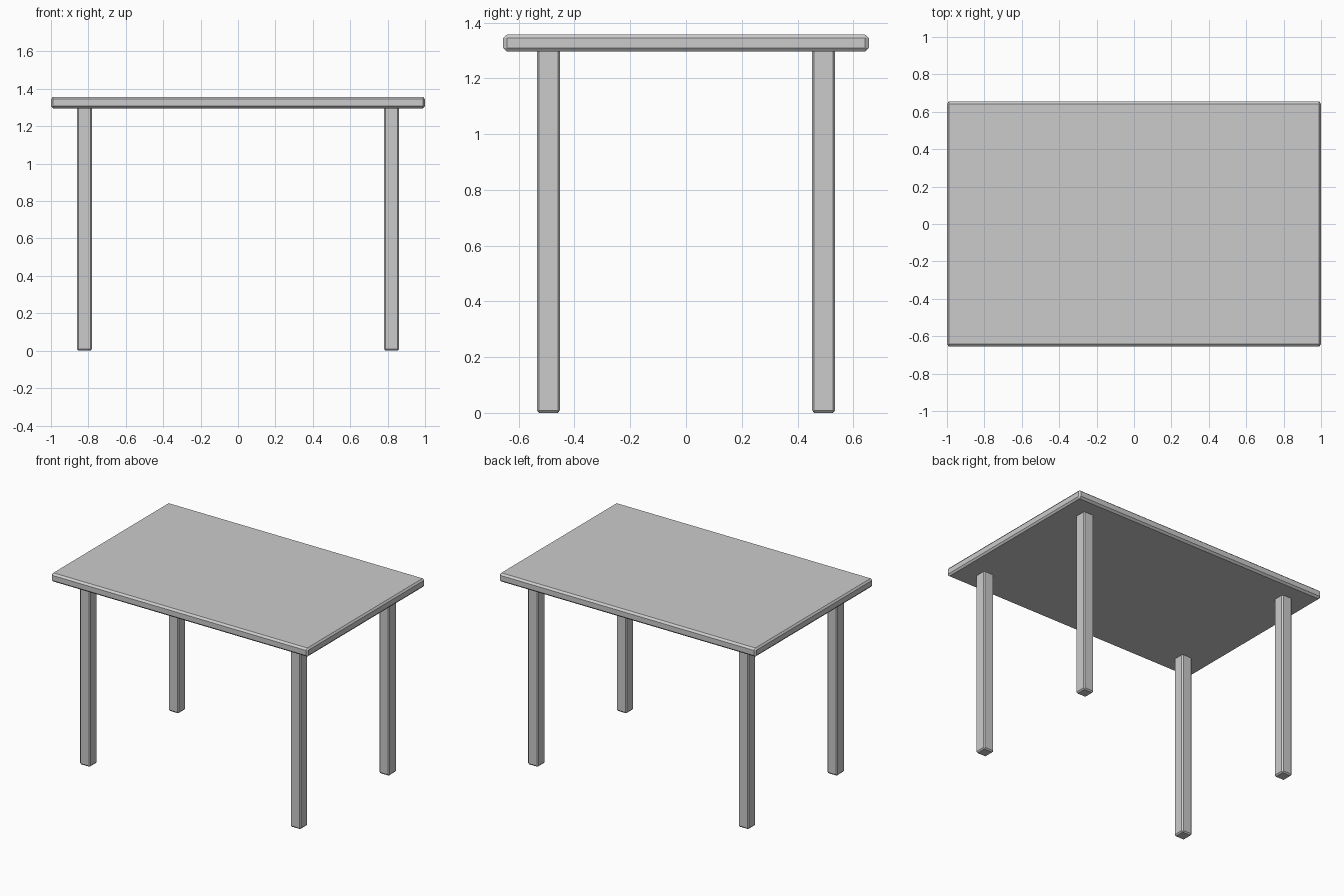
import bpy, bmesh
from mathutils import Vector

if "Cube" in bpy.data.objects:
    bpy.data.objects.remove(bpy.data.objects["Cube"])


def chamfered_box(name, centre, size, chamfer, flat_top=False):
    """Box with one-segment chamfers; chamfer width is given per axis."""
    bm = bmesh.new()
    bmesh.ops.create_cube(bm, size=1)
    # work in chamfer units so a bevel of 1 becomes the wanted width on each axis
    bmesh.ops.scale(bm, vec=Vector([s / c for s, c in zip(size, chamfer)]), verts=bm.verts)
    edges = [e for e in bm.edges
             if not (flat_top and all(v.co.z > 0 for v in e.verts))]
    bmesh.ops.bevel(bm, geom=edges, offset=1, offset_type='OFFSET',
                    segments=1, profile=0.5, affect='EDGES')
    bmesh.ops.scale(bm, vec=Vector(chamfer), verts=bm.verts)
    bmesh.ops.recalc_face_normals(bm, faces=bm.faces)
    mesh = bpy.data.meshes.new(name)
    bm.to_mesh(mesh)
    bm.free()
    obj = bpy.data.objects.new(name, mesh)
    obj.location = centre
    bpy.context.collection.objects.link(obj)
    return obj


TOP_Z, UNDER_Z = 1.357, 1.296

# Table top slab
chamfered_box("table_top", (0, 0, (TOP_Z + UNDER_Z) / 2),
              (2.0, 1.312, TOP_Z - UNDER_Z), (0.01, 0.014, 0.0125))

# Four square legs, meeting the underside flush
for sx, side in ((-1, "left"), (1, "right")):
    for sy, end in ((-1, "front"), (1, "back")):
        chamfered_box(f"{end}_{side}_leg", (sx * 0.821, sy * 0.4935, UNDER_Z / 2),
                      (0.08, 0.083, UNDER_Z), (0.008, 0.008, 0.009), flat_top=True)
